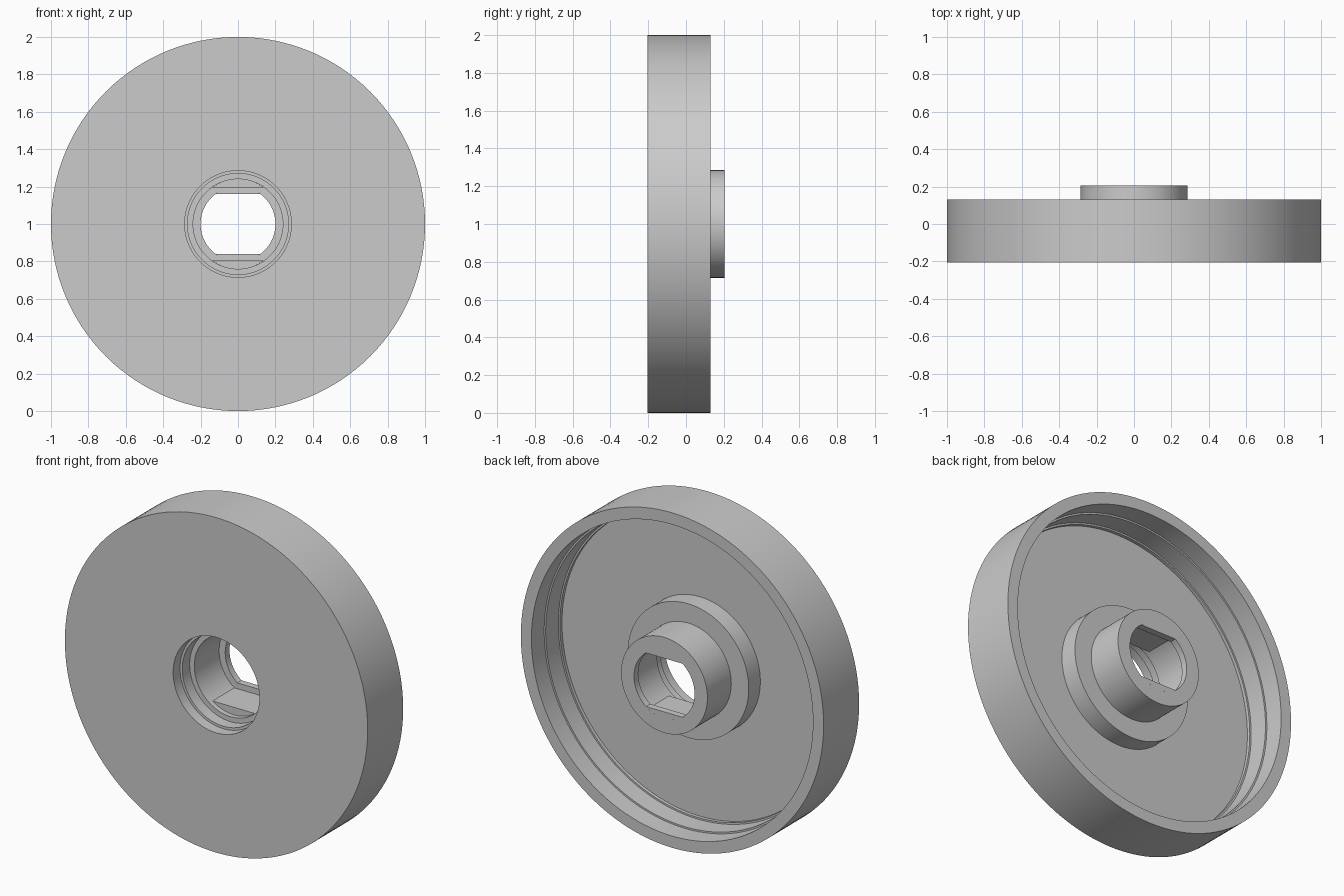
import bpy, bmesh, math

if "Cube" in bpy.data.objects:
    bpy.data.objects.remove(bpy.data.objects["Cube"])

grey = bpy.data.materials.new("grey")
grey.diffuse_color = (0.6, 0.6, 0.6, 1)
grey.use_nodes = True
grey.node_tree.nodes["Principled BSDF"].inputs["Base Color"].default_value = grey.diffuse_color
SIDES = 128


def finish(name, bm):
    bmesh.ops.recalc_face_normals(bm, faces=bm.faces)
    mesh = bpy.data.meshes.new(name)
    bm.to_mesh(mesh)
    bm.free()
    mesh.materials.append(grey)
    obj = bpy.data.objects.new(name, mesh)
    bpy.context.collection.objects.link(obj)
    bpy.context.view_layer.objects.active = obj
    obj.select_set(True)
    bpy.ops.object.shade_smooth_by_angle(angle=math.radians(30))
    obj.select_set(False)
    obj.location.z = 1
    return obj


def lathe(name, profile):
    """Turn a closed (radius, y) profile around the y axis."""
    bm = bmesh.new()
    rings = []
    for i in range(SIDES):
        a = 2 * math.pi * i / SIDES
        rings.append([bm.verts.new((r * math.cos(a), y, r * math.sin(a))) for r, y in profile])
    n = len(profile)
    for i in range(SIDES):
        p, q = rings[i], rings[(i + 1) % SIDES]
        for j in range(n):
            k = (j + 1) % n
            bm.faces.new((p[j], p[k], q[k], q[j]))
    return finish(name, bm)


def bore_flat(name, r, chord, y0, y1, side):
    """Circular segment filling the bore beyond a flat chord."""
    half = math.acos(chord / r)
    bm = bmesh.new()
    ends = []
    for y in (y0, y1):
        ends.append([bm.verts.new((r * math.sin(t), y, side * r * math.cos(t)))
                     for t in [half * (i / 8 - 1) for i in range(17)]])
    a, b = ends
    bm.faces.new(a)
    bm.faces.new(b)
    for i in range(17):
        k = (i + 1) % 17
        bm.faces.new((a[i], a[k], b[k], b[i]))
    return finish(name, bm)


# Dished wheel: face plate, stepped rim, collar, hub and stepped bore
lathe("wheel_body", [
    (0.285, -0.205), (1.0, -0.205), (1.0, 0.13),          # front face and tread
    (0.93, 0.13), (0.93, 0.01), (0.92, 0.01),             # stepped rim inside
    (0.92, -0.11), (0.91, -0.11), (0.91, -0.13),
    (0.40, -0.13), (0.40, -0.02), (0.285, -0.02),         # web and collar
    (0.285, 0.205), (0.20, 0.205), (0.20, 0.165),         # hub end and lip
    (0.24, 0.165), (0.24, -0.07), (0.27, -0.07),          # bore
    (0.27, -0.14), (0.285, -0.14),
])

# Paired flats that key the bore
for side, label in ((1, "upper"), (-1, "lower")):
    bore_flat(label + "_bore_flat", 0.24, 0.195, -0.04, 0.165, side)
    bore_flat(label + "_lip_flat", 0.20, 0.16, 0.165, 0.205, side)
